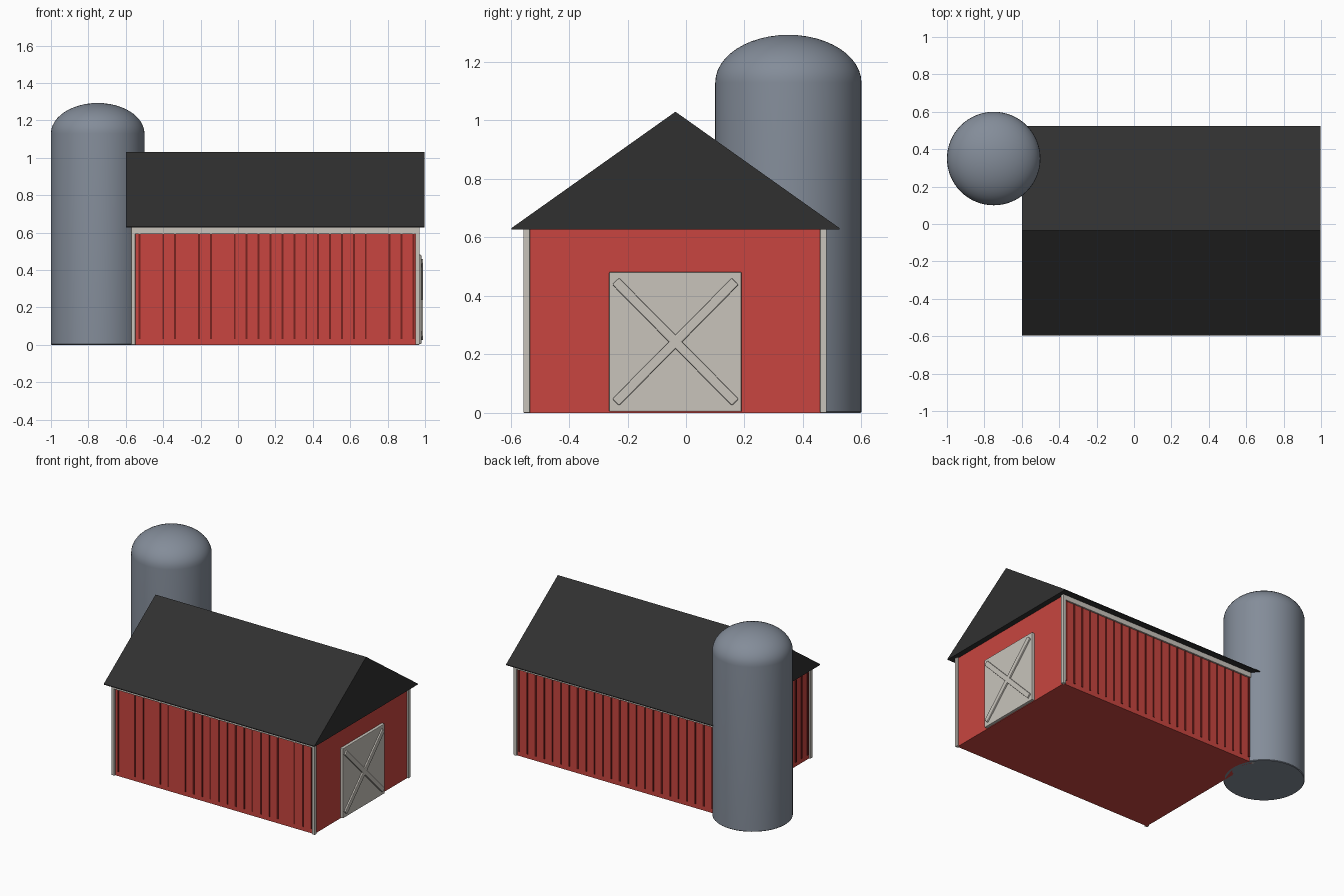
import bpy, bmesh, math
from mathutils import Matrix

if "Cube" in bpy.data.objects:
    bpy.data.objects.remove(bpy.data.objects["Cube"])


def mat(name, rgb):
    m = bpy.data.materials.new(name)
    m.diffuse_color = (*rgb, 1)
    m.use_nodes = True
    m.node_tree.nodes["Principled BSDF"].inputs["Base Color"].default_value = m.diffuse_color
    return m


RED = mat("barn red", (0.58, 0.06, 0.05))
DARK_RED = mat("dark red", (0.19, 0.017, 0.014))
CREAM = mat("cream trim", (0.58, 0.55, 0.50))
BLACK = mat("roof charcoal", (0.03, 0.03, 0.03))
GREY = mat("silo grey", (0.23, 0.265, 0.32))


def finish(name, bm, material, bevel=0):
    bmesh.ops.recalc_face_normals(bm, faces=bm.faces)
    me = bpy.data.meshes.new(name)
    bm.to_mesh(me)
    bm.free()
    me.materials.append(material)
    ob = bpy.data.objects.new(name, me)
    bpy.context.collection.objects.link(ob)
    if bevel:
        b = ob.modifiers.new("bevel", "BEVEL")
        b.width = bevel
        b.segments = 2
    return ob


def box(name, lo, hi, material, bevel=0, rot=0):
    """Box between two corners, optionally turned about x."""
    c = [(a + b) / 2 for a, b in zip(lo, hi)]
    s = [b - a for a, b in zip(lo, hi)]
    bm = bmesh.new()
    bmesh.ops.create_cube(bm, size=1, matrix=Matrix.Translation(c)
                          @ Matrix.Rotation(rot, 4, 'X') @ Matrix.Diagonal((*s, 1)))
    return finish(name, bm, material, bevel)


X0, X1, Y0, Y1, TOP = -0.56, 0.96, -0.545, 0.47, 0.63
YC = -0.036

# Barn body
box("barn_walls", (X0, Y0, 0), (X1, Y1, TOP), RED)

# Roof: solid gable prism with overhang
bm = bmesh.new()
prof = [(-0.597, 0.627), (0.525, 0.627), (0.525, 0.632), (YC, 1.03), (-0.597, 0.632)]
face = bm.faces.new([bm.verts.new((-0.6, y, z)) for y, z in prof])
ext = bmesh.ops.extrude_face_region(bm, geom=[face])
bmesh.ops.translate(bm, vec=(1.597, 0, 0),
                    verts=[v for v in ext["geom"] if isinstance(v, bmesh.types.BMVert)])
finish("roof", bm, BLACK)

# Corner posts
for i, x in enumerate((X0, X1)):
    for j, y in enumerate((Y0, Y1)):
        box(f"corner_post_{i}{j}", (x - 0.011, y - 0.011, 0), (x + 0.011, y + 0.011, TOP),
            CREAM, 0.003)

# Trim under the eaves
for name, y in (("front", Y0), ("back", Y1)):
    box(f"eave_trim_{name}", (X0, y - 0.011, 0.593), (X1, y + 0.011, TOP), CREAM, 0.002)

# Dark seams between the wall boards
for i in range(24):
    x = -0.527 + i * 0.0637
    if i not in (1, 4, 7, 20):
        box(f"front_seam_{i}", (x - 0.005, Y0 - 0.005, 0.03), (x + 0.005, Y0 + 0.004, 0.595), DARK_RED)
    box(f"back_seam_{i}", (x - 0.005, Y1 - 0.004, 0.03), (x + 0.005, Y1 + 0.005, 0.595), DARK_RED)
for i in range(16):
    y = Y0 + 0.03 + i * 0.0637
    box(f"left_seam_{i}", (X0 - 0.005, y - 0.005, 0.03), (X0 + 0.004, y + 0.005, 0.595), DARK_RED)

# Barn door with crossed braces
box("barn_door", (0.955, -0.263, 0.004), (0.98, 0.19, 0.482), CREAM, 0.004)
for i, s in enumerate((1, -1)):
    box(f"door_brace_{i}", (0.975, YC - 0.291, 0.243 - 0.0165),
        (0.99, YC + 0.291, 0.243 + 0.0165), CREAM, 0.004, s * math.atan2(0.41, 0.405))

# Silo: revolved profile with a low dome
N, R = 64, 0.25
prof = [(R - 0.004, 0), (R, 0.004), (R, 1.13)]
for k in range(1, 13):
    a = k / 12 * math.pi / 2
    prof.append((R * math.cos(a), 1.13 + 0.163 * math.sin(a)))
bm = bmesh.new()
rings = [[bm.verts.new((-0.75 + r * math.cos(2 * math.pi * i / N),
                        0.35 + r * math.sin(2 * math.pi * i / N), z))
          for i in range(N)] for r, z in prof[:-1]]
for a, b in zip(rings, rings[1:]):
    for i in range(N):
        j = (i + 1) % N
        bm.faces.new((a[i], a[j], b[j], b[i]))
tip = bm.verts.new((-0.75, 0.35, prof[-1][1]))
for i in range(N):
    bm.faces.new((rings[-1][i], rings[-1][(i + 1) % N], tip))
bm.faces.new(rings[0][::-1])
silo = finish("silo", bm, GREY)
bpy.ops.object.select_all(action='DESELECT')
silo.select_set(True)
bpy.context.view_layer.objects.active = silo
bpy.ops.object.shade_smooth_by_angle(angle=math.radians(35))
